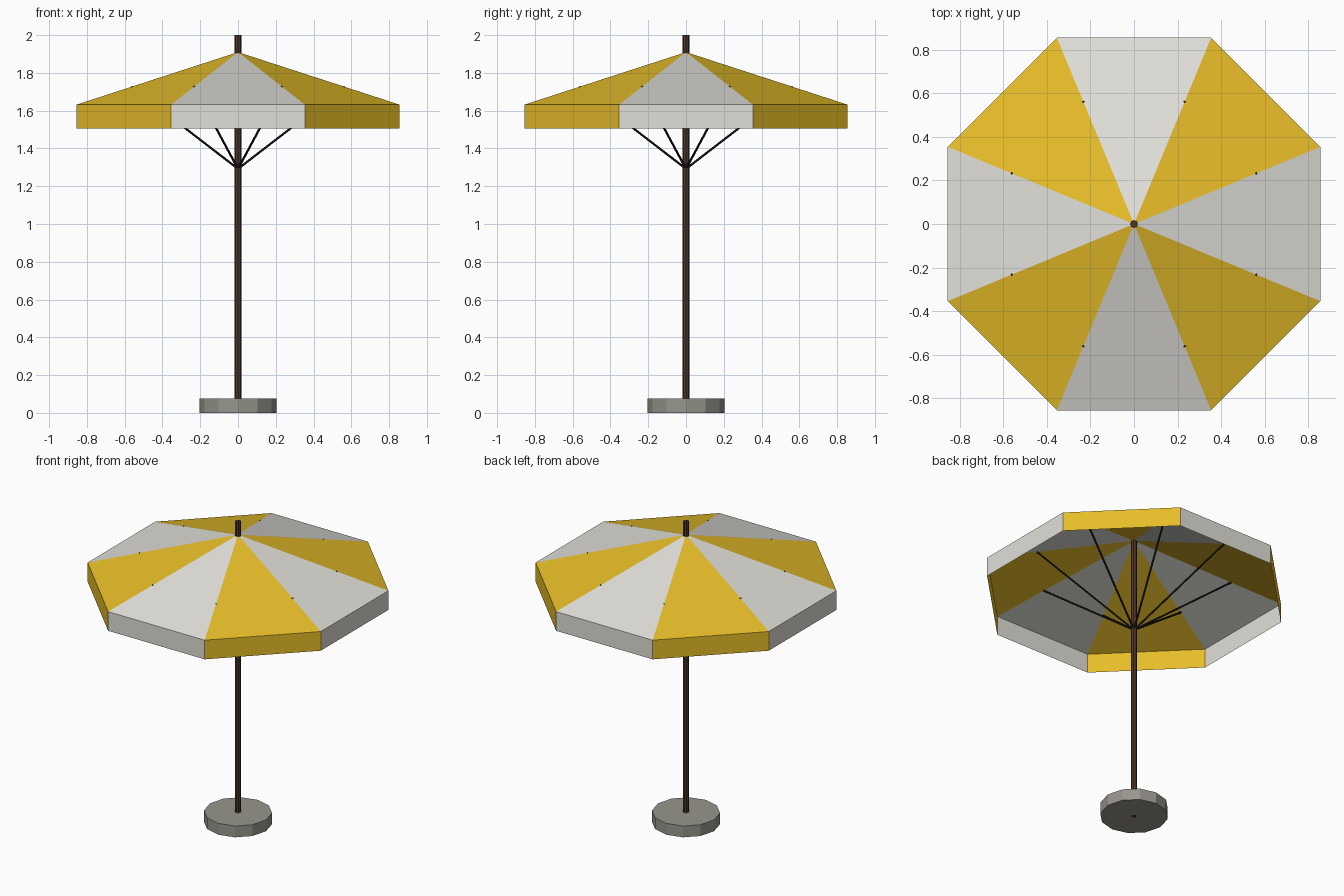
import bpy, bmesh, math
from mathutils import Vector

if "Cube" in bpy.data.objects:
    bpy.data.objects.remove(bpy.data.objects["Cube"])


def material(name, rgb):
    m = bpy.data.materials.new(name)
    m.diffuse_color = (*rgb, 1)
    m.use_nodes = True
    m.node_tree.nodes["Principled BSDF"].inputs["Base Color"].default_value = m.diffuse_color
    return m


yellow = material("yellow_fabric", (0.80, 0.51, 0.022))
white = material("white_fabric", (0.75, 0.74, 0.69))
brown = material("brown_wood", (0.075, 0.036, 0.019))
black = material("black_metal", (0.013, 0.013, 0.013))
stone = material("grey_stone", (0.31, 0.30, 0.265))


def rod(name, a, b, radius, sides, mat):
    """Prism running from point a to point b."""
    a, b = Vector(a), Vector(b)
    bpy.ops.mesh.primitive_cylinder_add(vertices=sides, radius=radius,
                                        depth=(b - a).length, location=(a + b) / 2)
    ob = bpy.context.object
    ob.rotation_euler = (b - a).to_track_quat('Z', 'Y').to_euler()
    ob.name = name
    ob.data.materials.append(mat)
    return ob


# Base and pole
rod("base", (0, 0, 0), (0, 0, 0.075), 0.205, 12, stone)
rod("pole", (0, 0, 0), (0, 0, 2.0), 0.018, 8, brown)

# Canopy: eight sloping panels with a hanging valance, alternating colours
R, APEX, RIM, HEM = 0.925, 1.91, 1.632, 1.505


def corner(i, r, z):
    a = math.radians(22.5 + 45 * i)
    return (r * math.cos(a), r * math.sin(a), z)


bm = bmesh.new()
apex = bm.verts.new((0, 0, APEX))
rim = [bm.verts.new(corner(i, R, RIM)) for i in range(8)]
hem = [bm.verts.new(corner(i, R, HEM)) for i in range(8)]
for i in range(8):
    j = (i + 1) % 8
    for f in (bm.faces.new((apex, rim[i], rim[j])),
              bm.faces.new((rim[i], hem[i], hem[j], rim[j]))):
        f.material_index = i % 2   # diagonal panels yellow, axis panels white
mesh = bpy.data.meshes.new("canopy")
bm.to_mesh(mesh)
bm.free()
mesh.materials.append(yellow)
mesh.materials.append(white)
bpy.context.collection.objects.link(bpy.data.objects.new("canopy", mesh))

# Support struts from the pole to the canopy seams
for i in range(8):
    rod(f"strut_{i + 1}", (0, 0, 1.292), corner(i, 0.61, 1.726), 0.006, 6, black)
